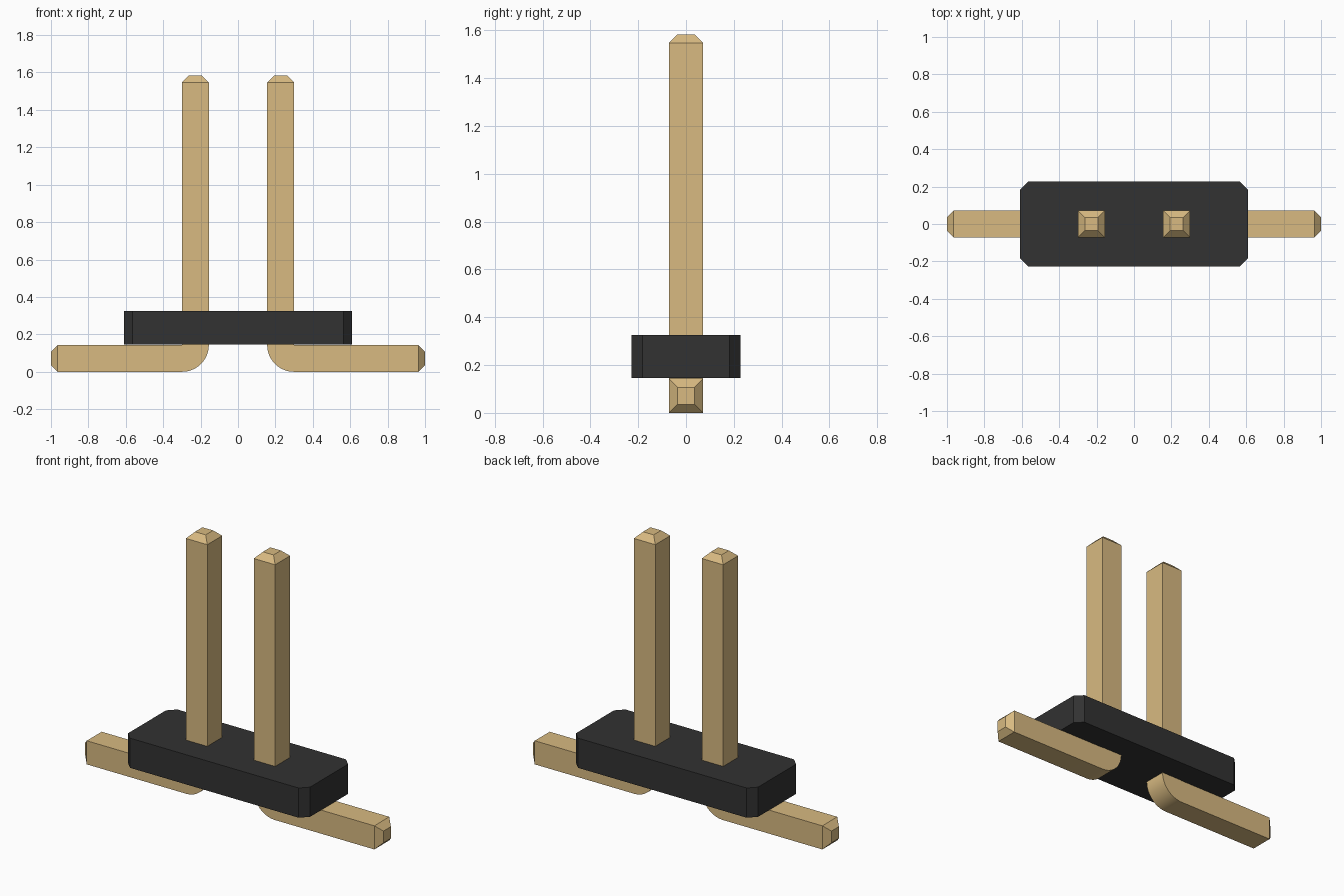
import bpy, bmesh, math

cube = bpy.data.objects.get("Cube")
if cube:
    bpy.data.objects.remove(cube, do_unlink=True)


def material(name, rgb):
    m = bpy.data.materials.new(name)
    m.use_nodes = True
    color = (*rgb, 1.0)
    m.diffuse_color = color
    m.node_tree.nodes["Principled BSDF"].inputs["Base Color"].default_value = color
    return m


def add_object(name, bm, mat):
    bmesh.ops.recalc_face_normals(bm, faces=bm.faces[:])
    mesh = bpy.data.meshes.new(name)
    bm.to_mesh(mesh)
    bm.free()
    mesh.materials.append(mat)
    obj = bpy.data.objects.new(name, mesh)
    bpy.context.collection.objects.link(obj)
    return obj


gold = material("pale gold", (0.686, 0.491, 0.220))
black = material("soft black", (0.032, 0.032, 0.032))

W = 0.143                 # pin thickness
H = W / 2
TIP = 0.036               # taper length and inset at pin ends
INNER, OUTER = 0.299, 0.299 - W   # far and near x of the upright post
TOP, REACH = 1.583, 1.0
BODY_X, BODY_Y, BODY_Z0, BODY_Z1, CORNER = 0.61, 0.227, 0.145, 0.325, 0.045

# Housing: a block with its four upright corners chamfered
bm = bmesh.new()
bmesh.ops.create_cube(bm, size=1)
bmesh.ops.scale(bm, vec=(2 * BODY_X, 2 * BODY_Y, BODY_Z1 - BODY_Z0), verts=bm.verts)
bmesh.ops.translate(bm, vec=(0, 0, (BODY_Z0 + BODY_Z1) / 2), verts=bm.verts)
upright = [e for e in bm.edges if abs(e.verts[0].co.z - e.verts[1].co.z) > 0.01]
bmesh.ops.bevel(bm, geom=upright, offset=CORNER, segments=1, affect='EDGES')
add_object("housing", bm, black)


def bent_pin(name, side):
    # Each section: inner point (x, z), outer point (x, z), half depth
    sections = [
        ((REACH, W - TIP), (REACH, TIP), H - TIP),
        ((REACH - TIP, W), (REACH - TIP, 0), H),
    ]
    # Quarter-round outer bend about a sharp inner corner
    steps = 16
    for i in range(steps + 1):
        a = math.radians(90) * i / steps
        sections.append(((INNER, W),
                         (INNER - W * math.sin(a), W - W * math.cos(a)), H))
    sections += [
        ((INNER, TOP - TIP), (OUTER, TOP - TIP), H),
        ((INNER - TIP, TOP), (OUTER + TIP, TOP), H - TIP),
    ]
    bm = bmesh.new()
    rings = []
    for p, q, d in sections:
        rings.append([bm.verts.new((side * x, y, z)) for x, y, z in
                      ((p[0], -d, p[1]), (p[0], d, p[1]),
                       (q[0], d, q[1]), (q[0], -d, q[1]))])
    for a, b in zip(rings, rings[1:]):
        for i in range(4):
            j = (i + 1) % 4
            bm.faces.new((a[i], a[j], b[j], b[i]))
    bm.faces.new(rings[0])
    bm.faces.new(rings[-1])
    bmesh.ops.remove_doubles(bm, verts=bm.verts[:], dist=1e-5)
    obj = add_object(name, bm, gold)
    bpy.ops.object.select_all(action='DESELECT')
    obj.select_set(True)
    bpy.context.view_layer.objects.active = obj
    bpy.ops.object.shade_smooth_by_angle(angle=math.radians(25))


# Mirrored pair of pins, feet pointing outwards
bent_pin("left_pin", 1)
bent_pin("right_pin", -1)
